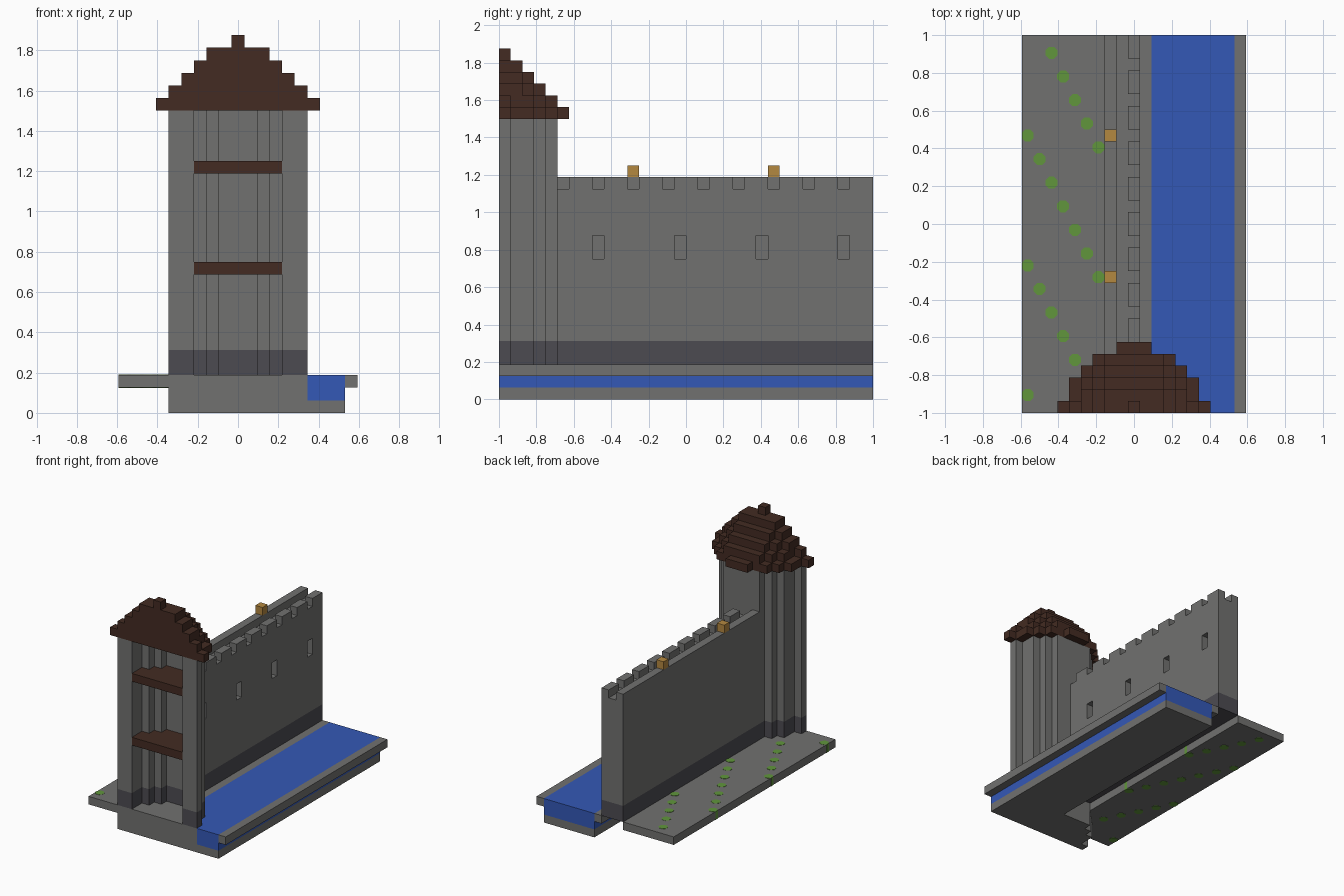
import bpy
import bmesh
import math
from mathutils import Matrix, Vector

UNIT = 1 / 16          # one block
LENGTH = 32            # blocks from front to back

cube = bpy.data.objects.get("Cube")
if cube:
    bpy.data.objects.remove(cube)


def material(name, rgb):
    mat = bpy.data.materials.new(name)
    mat.use_nodes = True
    colour = (*rgb, 1)
    mat.diffuse_color = colour
    bsdf = next(n for n in mat.node_tree.nodes if n.type == 'BSDF_PRINCIPLED')
    bsdf.inputs["Base Color"].default_value = colour
    bsdf.inputs["Roughness"].default_value = 0.9
    return mat


stone = material("stone grey", (0.165, 0.165, 0.16))
dark = material("dark stone", (0.073, 0.071, 0.083))
timber = material("dark brown timber", (0.056, 0.024, 0.016))
blue = material("water blue", (0.034, 0.098, 0.468))
green = material("grass green", (0.119, 0.305, 0.045))
ochre = material("torch ochre", (0.456, 0.246, 0.051))


def finish(name, bm, mat):
    """Scale block units to the model frame and make the object."""
    bmesh.ops.recalc_face_normals(bm, faces=bm.faces)
    bm.transform(Matrix.Translation((0, -1, 0)) @ Matrix.Scale(UNIT, 4))
    mesh = bpy.data.meshes.new(name)
    bm.to_mesh(mesh)
    bm.free()
    mesh.materials.append(mat)
    obj = bpy.data.objects.new(name, mesh)
    bpy.context.collection.objects.link(obj)
    return obj


def prism(name, outline, z0, z1, mat):
    """Extrude a plan outline upward."""
    bm = bmesh.new()
    face = bm.faces.new([bm.verts.new((x, y, z0)) for x, y in outline])
    top = bmesh.ops.extrude_face_region(bm, geom=[face])["geom"]
    verts = [v for v in top if isinstance(v, bmesh.types.BMVert)]
    bmesh.ops.translate(bm, vec=Vector((0, 0, z1 - z0)), verts=verts)
    return finish(name, bm, mat)


def box(name, x, y, z, mat):
    outline = [(x[0], y[0]), (x[1], y[0]), (x[1], y[1]), (x[0], y[1])]
    return prism(name, outline, z[0], z[1], mat)


def steps(rows):
    """Stepped quarter round; each row reaches its count plus half a block."""
    return [(w + 0.5, i + j) for i, w in enumerate(rows) for j in (0, 1)]


def mirrored(points):
    return [(-x, y) for x, y in points]


def half_round(rows):
    side = steps(rows)
    return side + mirrored(side)[::-1]


outer = [5, 4, 4, 3, 2]
inner = [3, 3, 2, 1]
shell = half_round(outer) + half_round(inner)[::-1]

# Ground, moat bed, water and banks
box("moat_bed", (1.5, 8.5), (0, LENGTH), (0, 1), stone)
prism("moat_water", steps(outer) + [(1.5, 5), (1.5, LENGTH), (8.5, LENGTH), (8.5, 0)],
      1, 3, blue)
box("outer_bank", (8.5, 9.5), (0, LENGTH), (2, 3), stone)
box("inner_bank", (0.5, 1.5), (5, LENGTH), (2, 3), stone)
prism("courtyard_ground",
      mirrored(steps(outer)) + [(-2.5, LENGTH), (-9.5, LENGTH), (-9.5, 0)], 2, 3, stone)

# Grass tufts set through the ground in slanting rows
octagon = [(0.55 * math.cos(math.pi * (k + 0.5) / 4),
            0.55 * math.sin(math.pi * (k + 0.5) / 4)) for k in range(8)]
for col in range(7):
    for row in range(LENGTH):
        under_tower = row < 4 and col > 3
        if (row + 2 * col) % 11 == 1 and not under_tower:
            spot = [(x + col - 9, y + row + 0.5) for x, y in octagon]
            prism("grass_tuft", spot, 1.97, 3.03, green)

# Half-round tower, open at the front
prism("tower_foundation", half_round(outer), 0, 3, stone)
prism("tower_base_course", shell, 3, 5, dark)
prism("tower_wall", shell, 5, 24, stone)
for z in (11, 19):
    prism("tower_floor", half_round(inner), z, z + 1, timber)

# Stepped roof
tiers = [[6, 5, 5, 4, 3, 1], [5, 4, 4, 3, 2], [4, 4, 3, 2], [3, 3, 2], [2, 2], [0]]
for level, rows in enumerate(tiers):
    prism("roof_tier", half_round(rows), 24 + level, 25 + level, timber)

# Curtain wall with arrow slits cut into the moat side
box("wall_base_course", (-2.5, 0.5), (5, LENGTH), (3, 5), dark)
wall = box("curtain_wall", (-2.5, 0.5), (5, LENGTH), (5, 18), stone)
for row in range(8, LENGTH, 7):
    cutter = box("slit_cutter", (-0.5, 1), (row, row + 1), (12, 14), stone)
    cutter.hide_render = True
    cutter.hide_set(True)
    cutter.display_type = 'WIRE'
    cut = wall.modifiers.new("arrow_slit", 'BOOLEAN')
    cut.operation = 'DIFFERENCE'
    cut.solver = 'EXACT'
    cut.object = cutter

# Apply the cuts and drop the cutters
bpy.context.view_layer.update()
graph = bpy.context.evaluated_depsgraph_get()
cut_mesh = bpy.data.meshes.new_from_object(wall.evaluated_get(graph))
cutters = [m.object for m in wall.modifiers]
wall.modifiers.clear()
wall.data = cut_mesh
for cutter in cutters:
    bpy.data.objects.remove(cutter)

# Parapet, battlements and torches
box("inner_parapet", (-2.5, -1.5), (5, LENGTH), (18, 19), stone)
for row in range(6, LENGTH, 3):
    box("merlon", (-0.5, 0.5), (row, row + 2), (18, 19), stone)
for row in (11, 23):
    box("torch", (-2.5, -1.5), (row, row + 1), (19, 20), ochre)
